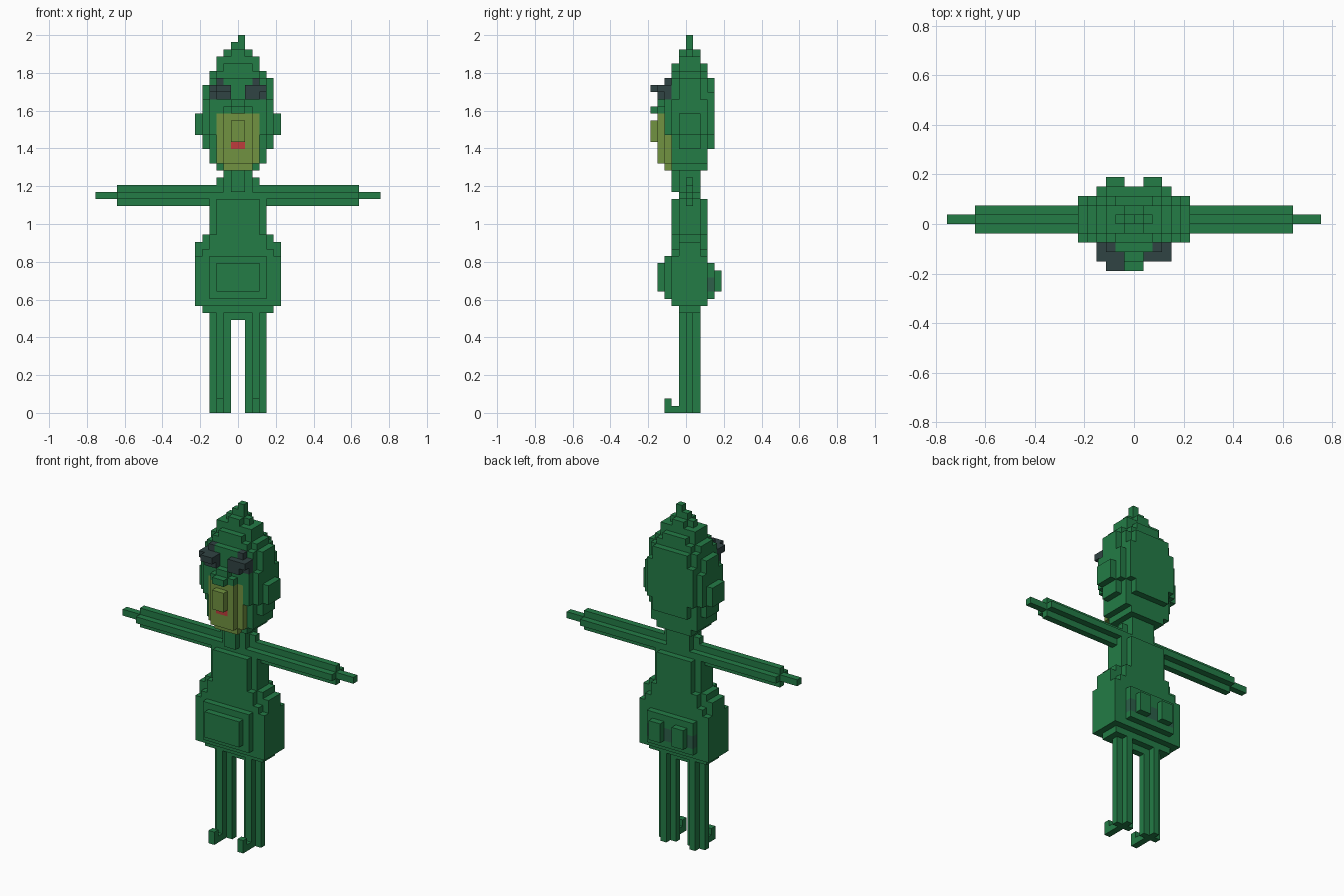
import bpy
import bmesh
import math

cube = bpy.data.objects.get("Cube")
if cube:
    bpy.data.objects.remove(cube, do_unlink=True)

V = 2 / 53  # size of one block


def material(name, rgb):
    m = bpy.data.materials.new(name)
    m.use_nodes = True
    m.diffuse_color = (*rgb, 1)
    bsdf = m.node_tree.nodes["Principled BSDF"]
    bsdf.inputs["Base Color"].default_value = (*rgb, 1)
    bsdf.inputs["Roughness"].default_value = 0.8
    return m


GREEN = material("leaf_green", (0.0170, 0.200, 0.061))
OLIVE = material("olive", (0.165, 0.290, 0.052))
RED = material("mouth_red", (0.52, 0.045, 0.045))
SLATE = material("dark_slate", (0.030, 0.056, 0.056))
TEAL = material("dull_teal", (0.026, 0.115, 0.068))

cells = {}   # block position -> part name; later parts override earlier ones
parts = {}   # part name -> material


def part(name, mat, *boxes):
    """Fill blocks from boxes (x0, x1, y0, y1, z0, z1) given in block units."""
    parts[name] = mat
    for x0, x1, y0, y1, z0, z1 in boxes:
        for x in range(x0, x1):
            for y in range(y0, y1):
                for z in range(z0, z1):
                    cells[x, y, z] = name


def sym(w, y0, y1, z0, z1):
    """Box centred on x = 0 with half width w."""
    return (-w, w, y0, y1, z0, z1)


def flip(box):
    return (-box[1], -box[0]) + box[2:]


# Legs and arms have plus-shaped sections; feet turn up at the toe
for side, turn in (("left", lambda b: b), ("right", flip)):
    part(side + "_leg", GREEN, *map(turn, [
        (1, 4, 0, 1, 0, 14), (2, 3, -1, 2, 0, 14)]))
    part(side + "_foot", GREEN, *map(turn, [
        (2, 3, -3, -1, 0, 1), (2, 3, -3, -2, 0, 2)]))
    part(side + "_arm", GREEN, *map(turn, [
        (4, 17, 0, 1, 29, 32), (4, 17, -1, 2, 30, 31)]))
    part(side + "_hand", GREEN, turn((17, 20, 0, 1, 30, 31)))

# Hips, belly and seat
part("hips", GREEN,
     sym(4, 0, 1, 13, 14), sym(5, -1, 2, 14, 15),
     sym(6, -2, 3, 15, 22), sym(6, -1, 2, 22, 24),
     sym(5, -2, 3, 22, 23), sym(4, -2, 3, 23, 25), sym(5, -1, 2, 24, 25))
part("belly", GREEN, sym(4, -3, -2, 16, 22), sym(3, -4, -3, 17, 21))
part("seat", GREEN, sym(4, 3, 4, 16, 21))
part("seat_patch", TEAL, sym(4, 3, 4, 17, 19))
part("seat_bumps", GREEN, (1, 3, 4, 5, 17, 20), (-3, -1, 4, 5, 17, 20))

# Torso with chest and back panels, shoulders and neck
part("torso", GREEN, sym(4, -1, 2, 25, 30), sym(3, -2, 3, 25, 30),
     sym(4, 0, 1, 30, 32), sym(4, -1, 2, 30, 31))
part("neck", GREEN, sym(2, -1, 2, 31, 35), sym(1, -2, -1, 31, 35),
     sym(3, 0, 1, 32, 33))

# Head, widening to the ears and stepping in to the crown
part("head", GREEN,
     sym(3, -2, 3, 34, 35), sym(4, -2, 3, 35, 47),
     sym(5, -1, 2, 37, 46), sym(5, -2, 3, 39, 44),
     (4, 5, -1, 2, 46, 47), sym(4, -1, 2, 47, 48), sym(3, -2, 3, 47, 48),
     sym(3, -1, 2, 48, 50), sym(2, -2, 3, 48, 49))
part("face", GREEN, sym(4, -3, -2, 39, 45), sym(3, -3, -2, 45, 47))
part("head_back", GREEN, sym(4, 3, 4, 39, 45), sym(3, 3, 4, 37, 47))
part("ears", GREEN, sym(6, -1, 2, 39, 42))
part("crown", GREEN, sym(2, -1, 2, 49, 50), sym(2, 0, 1, 50, 51),
     sym(1, -1, 2, 50, 51), (-1, 1, 0, 1, 51, 52), (0, 1, 0, 1, 51, 53))

# Muzzle, mouth and nose
part("muzzle", OLIVE, sym(2, -3, -2, 34, 35), sym(3, -3, -2, 35, 42),
     sym(2, -4, -3, 35, 42), sym(1, -5, -4, 38, 41))
part("mouth", RED, sym(1, -4, -3, 37, 38))
part("nose", GREEN, sym(2, -4, -3, 42, 43), sym(1, -4, -3, 43, 44),
     sym(1, -5, -4, 42, 43))

# Eyes, with one brow standing further out
for side, turn in (("left", lambda b: b), ("right", flip)):
    part(side + "_eye", SLATE, *map(turn, [
        (1, 4, -4, -3, 45, 46), (1, 3, -4, -3, 44, 45),
        (3, 4, -3, -2, 44, 46), (2, 3, -3, -2, 46, 47)]))
part("right_brow", SLATE, (-3, -1, -5, -4, 45, 46))

# Each direction with the corners of its block face, ordered outward
FACES = {
    (1, 0, 0): ((1, 0, 0), (1, 1, 0), (1, 1, 1), (1, 0, 1)),
    (-1, 0, 0): ((0, 0, 0), (0, 0, 1), (0, 1, 1), (0, 1, 0)),
    (0, 1, 0): ((0, 1, 0), (0, 1, 1), (1, 1, 1), (1, 1, 0)),
    (0, -1, 0): ((0, 0, 0), (1, 0, 0), (1, 0, 1), (0, 0, 1)),
    (0, 0, 1): ((0, 0, 1), (1, 0, 1), (1, 1, 1), (0, 1, 1)),
    (0, 0, -1): ((0, 0, 0), (0, 1, 0), (1, 1, 0), (1, 0, 0)),
}


def build(name, mat):
    """Make the exposed skin of one part, with flat areas merged."""
    bm = bmesh.new()
    verts = {}
    for (x, y, z), owner in cells.items():
        if owner != name:
            continue
        for (dx, dy, dz), corners in FACES.items():
            if (x + dx, y + dy, z + dz) in cells:
                continue
            loop = []
            for a, b, c in corners:
                key = (x + a, y + b, z + c)
                if key not in verts:
                    verts[key] = bm.verts.new([k * V for k in key])
                loop.append(verts[key])
            bm.faces.new(loop)
    bmesh.ops.dissolve_limit(bm, angle_limit=math.radians(1),
                             verts=bm.verts[:], edges=bm.edges[:])
    mesh = bpy.data.meshes.new(name)
    bm.to_mesh(mesh)
    bm.free()
    mesh.materials.append(mat)
    obj = bpy.data.objects.new(name, mesh)
    bpy.context.collection.objects.link(obj)


for part_name, part_mat in parts.items():
    build(part_name, part_mat)
